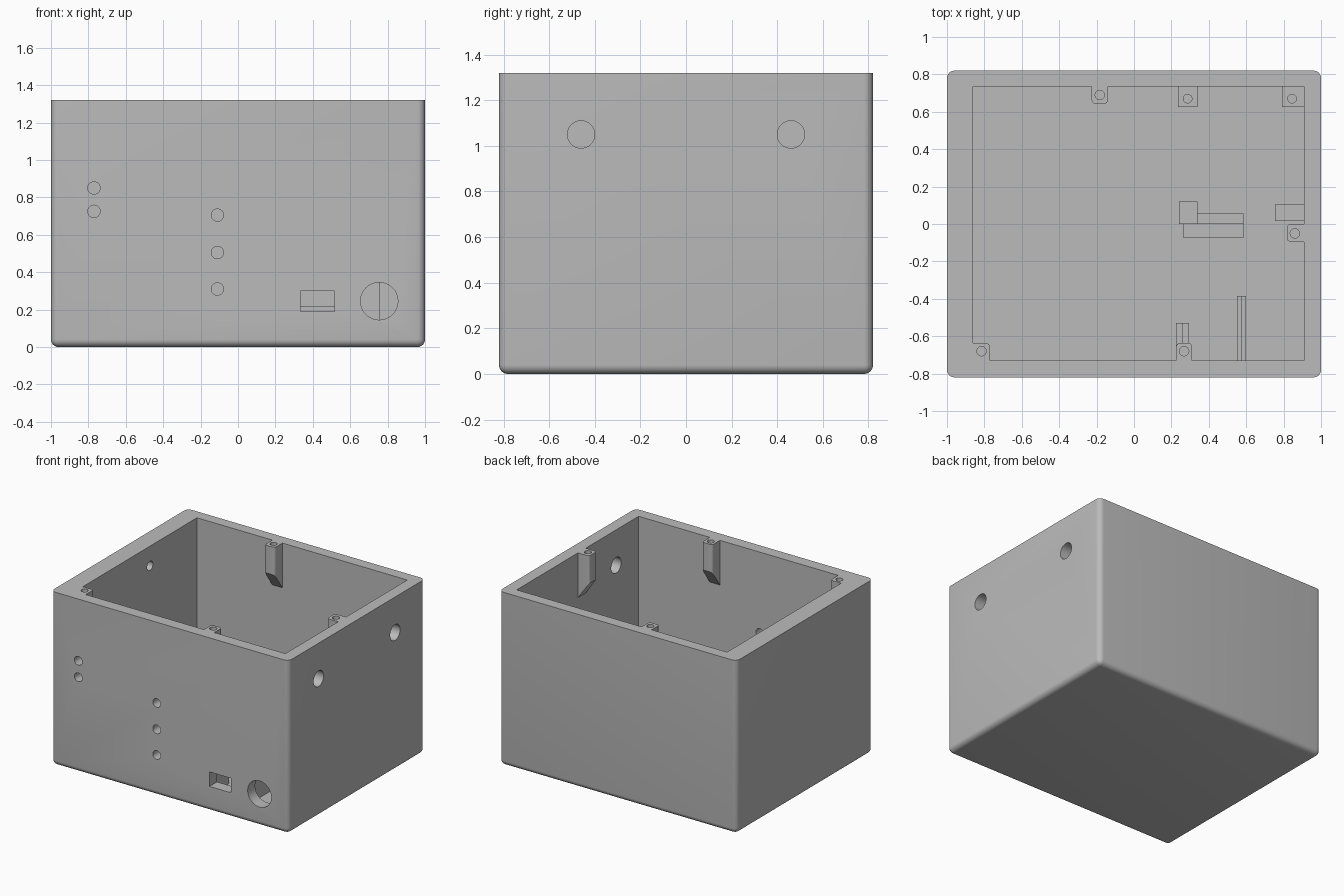
import bpy, bmesh, math
from mathutils import Vector, Matrix

if "Cube" in bpy.data.objects:
    bpy.data.objects.remove(bpy.data.objects["Cube"], do_unlink=True)

grey = bpy.data.materials.new("plain grey")
grey.use_nodes = True
grey.diffuse_color = (0.5, 0.5, 0.5, 1)
grey.node_tree.nodes["Principled BSDF"].inputs["Base Color"].default_value = (0.5, 0.5, 0.5, 1)

TOP, FLOOR = 1.32, 0.09
LEFT, RIGHT, FRONT, BACK = -0.86, 0.91, -0.73, 0.735   # cavity walls


def finish(name, bm):
    bmesh.ops.recalc_face_normals(bm, faces=bm.faces)
    mesh = bpy.data.meshes.new(name)
    bm.to_mesh(mesh)
    bm.free()
    mesh.materials.append(grey)
    obj = bpy.data.objects.new(name, mesh)
    bpy.context.collection.objects.link(obj)
    return obj


def box_bm(x0, x1, y0, y1, z0, z1):
    bm = bmesh.new()
    bmesh.ops.create_cube(bm, size=1)
    for v in bm.verts:
        v.co = Vector((x1 if v.co.x > 0 else x0, y1 if v.co.y > 0 else y0, z1 if v.co.z > 0 else z0))
    return bm


def box(name, *limits):
    return finish(name, box_bm(*limits))


def rod(name, centre, radius, length, axis="Z"):
    turn = {"X": Matrix.Rotation(math.pi / 2, 4, "Y"),
            "Y": Matrix.Rotation(math.pi / 2, 4, "X"), "Z": Matrix()}[axis]
    bm = bmesh.new()
    bmesh.ops.create_cone(bm, cap_ends=True, segments=32, radius1=radius, radius2=radius,
                          depth=length, matrix=Matrix.Translation(centre) @ turn)
    return finish(name, bm)


def cut(target, cutter):
    mod = target.modifiers.new("cut", "BOOLEAN")
    mod.operation, mod.solver, mod.object = "DIFFERENCE", "EXACT", cutter
    bpy.context.view_layer.objects.active = target
    bpy.ops.object.modifier_apply(modifier=mod.name)
    bpy.data.objects.remove(cutter, do_unlink=True)


def smooth(obj):
    bpy.ops.object.select_all(action="DESELECT")
    obj.select_set(True)
    bpy.context.view_layer.objects.active = obj
    bpy.ops.object.shade_smooth_by_angle(angle=math.radians(35))


# Open-topped case with rounded upright and bottom edges
bm = box_bm(-1, 1, -0.82, 0.82, 0, TOP)
rim = [e for e in bm.edges if all(v.co.z > 1 for v in e.verts)]
bmesh.ops.bevel(bm, geom=[e for e in bm.edges if e not in rim], offset=0.04,
                segments=6, profile=0.5, affect="EDGES")
case = finish("case", bm)
cut(case, box("cavity", LEFT, RIGHT, FRONT, BACK, FLOOR, 2))

# Front openings: indicator holes, connector slot, round socket
for x, z in ((-0.77, 0.85), (-0.77, 0.725), (-0.11, 0.705), (-0.11, 0.505), (-0.11, 0.31)):
    cut(case, rod("hole", (x, -0.78, z), 0.033, 0.2, "Y"))
cut(case, box("slot", 0.335, 0.515, -0.9, -0.7, 0.19, 0.30))
cut(case, rod("socket", (0.755, -0.78, 0.245), 0.1, 0.2, "Y"))

# Side openings, and a blind hole inside the opposite wall
for y in (-0.46, 0.46):
    cut(case, rod("hole", (0.95, y, 1.05), 0.06, 0.3, "X"))
cut(case, rod("dimple", (LEFT, 0.17, 1.17), 0.035, 0.14, "X"))
smooth(case)


# Screw bosses under the rim, tapering back into the wall
def boss(name, wall_point, angle, side_a, side_b, screw):
    depth = 0.093
    profile = ((0, TOP), (depth, TOP), (depth, TOP - 0.21), (0, TOP - 0.34))
    bm = bmesh.new()
    face = bm.faces.new([bm.verts.new((d, side_a, z)) for d, z in profile])
    ext = bmesh.ops.extrude_face_region(bm, geom=[face])["geom"]
    bmesh.ops.translate(bm, vec=(0, side_b - side_a, 0),
                        verts=[g for g in ext if isinstance(g, bmesh.types.BMVert)])
    upright = [e for e in bm.edges if all(v.co.x > 0.05 for v in e.verts)
               and abs(e.verts[0].co.z - e.verts[1].co.z) > 0.1]
    bmesh.ops.bevel(bm, geom=upright, offset=0.02, segments=4, profile=0.5, affect="EDGES")
    bm.transform(Matrix.Translation(wall_point) @ Matrix.Rotation(math.radians(angle), 4, "Z"))
    obj = finish(name, bm)
    cut(obj, rod("screw_hole", (*screw, TOP), 0.025, 0.3))
    smooth(obj)


boss("back_boss", (-0.183, BACK, 0), -90, -0.043, 0.043, (-0.183, 0.69))
boss("side_boss", (RIGHT, -0.048, 0), 180, -0.047, 0.047, (0.86, -0.05))
boss("front_boss", (0.268, FRONT, 0), 90, -0.043, 0.043, (0.268, -0.68))
boss("corner_boss", (-0.815, FRONT, 0), 90, -0.045, 0.075, (-0.815, -0.68))

# Square standoffs along the back wall
for name, x0, x1, hole_x in (("middle_standoff", 0.235, 0.34, 0.287),
                             ("corner_standoff", 0.79, RIGHT, 0.845)):
    post = box(name, x0, x1, 0.625, BACK, FLOOR, 0.35)
    cut(post, rod("screw_hole", (hole_x, 0.67, 0.35), 0.023, 0.3))
    smooth(post)

# Stepped board rails, rear ledge and stops
LEDGE, WALL = 0.22, 0.32
box("left_rail_wall", 0.225, 0.26, FRONT, -0.53, FLOOR, WALL)
box("left_rail_ledge", 0.26, 0.295, FRONT, -0.53, FLOOR, LEDGE)
box("right_rail_ledge", 0.55, 0.575, FRONT, -0.385, FLOOR, LEDGE)
box("right_rail_wall", 0.575, 0.60, FRONT, -0.385, FLOOR, WALL)
box("rear_ledge", 0.265, 0.585, -0.075, 0, FLOOR, LEDGE)
box("rear_stop", 0.34, 0.585, 0, 0.055, FLOOR, WALL)
box("rear_post", 0.24, 0.34, 0, 0.12, FLOOR, 0.36)
box("socket_stop", 0.755, RIGHT, 0.015, 0.105, FLOOR, 0.40)
